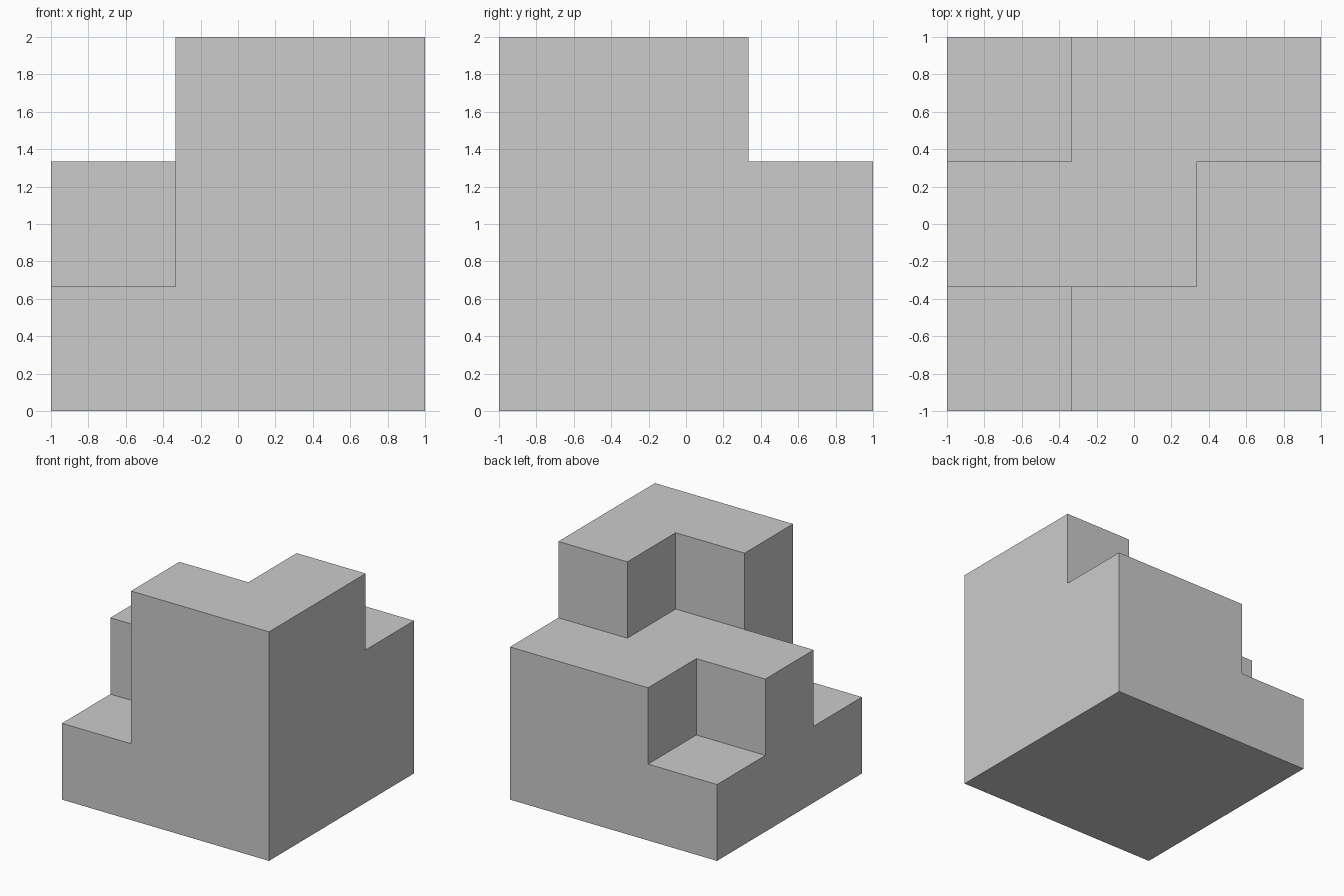
import bpy, bmesh
from mathutils import Vector

if "Cube" in bpy.data.objects:
    bpy.data.objects.remove(bpy.data.objects["Cube"])

STEP = 2 / 3
# Block heights in steps: rows run front to back, columns left to right
HEIGHTS = [(1, 3, 3),
           (2, 2, 3),
           (1, 2, 2)]


def filled(x, y, z):
    return 0 <= x < 3 and 0 <= y < 3 and 0 <= z < HEIGHTS[y][x]


bm = bmesh.new()

# Outer skin: one square wherever a filled cell meets an empty one
for y in range(3):
    for x in range(3):
        for z in range(HEIGHTS[y][x]):
            centre = Vector((x - 1, y - 1, z + 0.5))
            for axis in range(3):
                for sign in (-1, 1):
                    n = Vector((0, 0, 0))
                    n[axis] = sign
                    if filled(x + int(n.x), y + int(n.y), z + int(n.z)):
                        continue
                    u = Vector((0, 0, 0))
                    u[(axis + 1) % 3] = 0.5
                    v = n.cross(u)
                    mid = centre + n * 0.5
                    bm.faces.new([bm.verts.new((mid + a * u + b * v) * STEP)
                                  for a, b in ((-1, -1), (1, -1), (1, 1), (-1, 1))])

# Weld the squares and merge coplanar ones into clean flat faces
bmesh.ops.remove_doubles(bm, verts=bm.verts, dist=0.001)
bmesh.ops.dissolve_limit(bm, angle_limit=0.01, verts=bm.verts, edges=bm.edges)
bmesh.ops.recalc_face_normals(bm, faces=bm.faces)

mesh = bpy.data.meshes.new("stepped_block")
bm.to_mesh(mesh)
bm.free()
bpy.context.collection.objects.link(bpy.data.objects.new("stepped_block", mesh))
